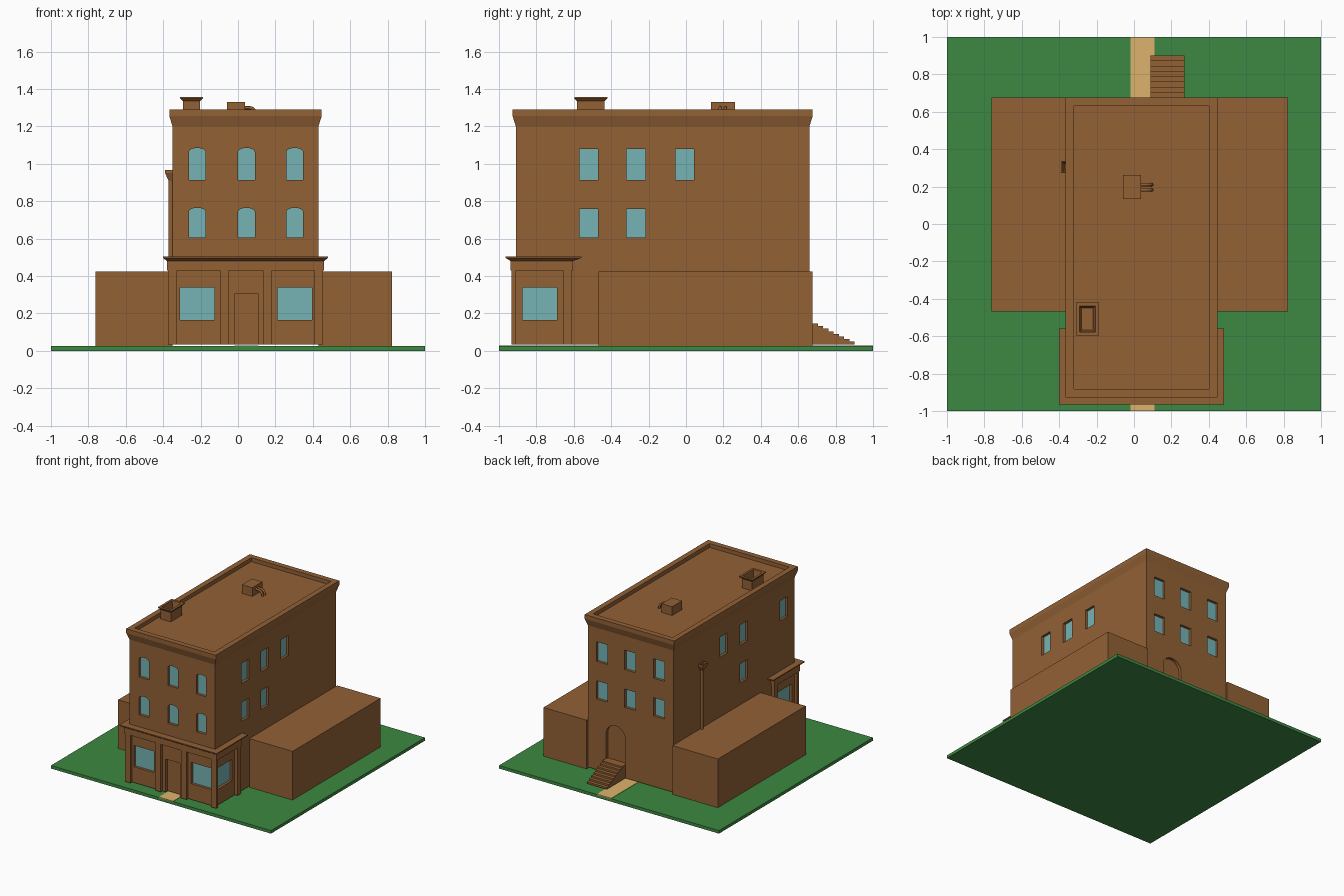
import bpy, bmesh, math
from mathutils import Vector

if "Cube" in bpy.data.objects:
    bpy.data.objects.remove(bpy.data.objects["Cube"])


def material(name, rgb):
    m = bpy.data.materials.new(name)
    m.diffuse_color = (*rgb, 1)
    m.use_nodes = True
    m.node_tree.nodes["Principled BSDF"].inputs["Base Color"].default_value = m.diffuse_color
    return m


BROWN = material("brown", (0.29, 0.12, 0.036))
GREEN = material("green", (0.048, 0.25, 0.054))
GLASS = material("glass", (0.18, 0.45, 0.46))
SAND = material("sand", (0.73, 0.45, 0.15))


def finish(name, bm, mat):
    bmesh.ops.recalc_face_normals(bm, faces=bm.faces)
    me = bpy.data.meshes.new(name)
    bm.to_mesh(me)
    bm.free()
    ob = bpy.data.objects.new(name, me)
    bpy.context.collection.objects.link(ob)
    if mat:
        me.materials.append(mat)
    return ob


def stack(name, rings, mat=BROWN):
    """Loft rectangles (x0, x1, y0, y1, z) and cap both ends."""
    bm = bmesh.new()
    loops = [[bm.verts.new((x, y, z)) for x, y in ((x0, y0), (x1, y0), (x1, y1), (x0, y1))]
             for x0, x1, y0, y1, z in rings]
    for a, b in zip(loops, loops[1:]):
        for i in range(4):
            j = (i + 1) % 4
            bm.faces.new((a[i], a[j], b[j], b[i]))
    bm.faces.new(loops[0])
    bm.faces.new(loops[-1])
    return finish(name, bm, mat)


def box(name, x0, x1, y0, y1, z0, z1, mat=BROWN):
    return stack(name, [(x0, x1, y0, y1, z0), (x0, x1, y0, y1, z1)], mat)


def grow(r, d, z):
    return (r[0] - d, r[1] + d, r[2] - d, r[3] + d, z)


def prism(bm, pts, axis, a, b):
    """Extrude a (u, z) outline along axis from a to b."""
    def at(u, z, d):
        return (u, d, z) if axis == "y" else (d, u, z)
    lo = [bm.verts.new(at(u, z, a)) for u, z in pts]
    hi = [bm.verts.new(at(u, z, b)) for u, z in pts]
    bm.faces.new(lo)
    bm.faces.new(hi)
    for i in range(len(pts)):
        j = (i + 1) % len(pts)
        bm.faces.new((lo[i], lo[j], hi[j], hi[i]))


def outline(c, w, z0, z1, rise):
    pts = [(c - w / 2, z0), (c + w / 2, z0)]
    if not rise:
        return pts + [(c + w / 2, z1), (c - w / 2, z1)]
    return pts + [(c + w / 2 * math.cos(t), z1 - rise + rise * math.sin(t))
                  for t in (math.pi * i / 12 for i in range(13))]


# Ground and path
box("lawn", -1, 1, -1, 1, 0, 0.025, GREEN)
box("path", -0.02, 0.11, -1, 1, 0.02, 0.028, SAND)

# Main building with flared cornice and sunken roof
X0, X1, Y0, Y1 = -0.35, 0.43, -0.91, 0.66
R = (X0, X1, Y0, Y1)
body = stack("main_building", [grow(R, 0, 0.035), grow(R, 0, 1.2), grow(R, 0.017, 1.255),
                               grow(R, 0.017, 1.29), grow(R, -0.028, 1.29), grow(R, -0.028, 1.258)])

# Openings: (wall, centre, width, z0, z1, arch rise, glazed)
openings = []
for x in (-0.218, 0.045, 0.303):
    for z0, z1 in ((0.605, 0.765), (0.915, 1.085)):
        openings.append(("front", x, 0.09, z0, z1, 0.022, True))
        openings.append(("back", x, 0.1, z0 + 0.01, z1, 0, True))
upper, lower = (0.915, 1.08), (0.605, 0.76)
for y, zs in ((-0.52, (upper, lower)), (-0.267, (upper, lower)), (-0.007, (upper,))):
    openings += [("right", y, 0.1, *z, 0, True) for z in zs]
for y, zs in ((-0.77, (upper,)), (-0.25, (upper, lower)), (0.01, (upper,))):
    openings += [("left", y, 0.1, *z, 0, True) for z in zs]
for x in (-0.218, 0.303):
    openings.append(("front", x, 0.183, 0.165, 0.34, 0, True))
for wall in ("left", "right"):
    openings.append((wall, -0.782, 0.185, 0.165, 0.34, 0, True))
openings.append(("front", 0.045, 0.13, 0.02, 0.305, 0, False))
openings.append(("back", 0.178, 0.175, 0.145, 0.44, 0.0875, False))

WALLS = {"front": ("y", Y0, 1), "back": ("y", Y1, -1), "left": ("x", X0, 1), "right": ("x", X1, -1)}
DEPTH = 0.025
cut, panes = bmesh.new(), bmesh.new()
for wall, c, w, z0, z1, rise, glazed in openings:
    axis, face, inward = WALLS[wall]
    pts = outline(c, w, z0, z1, rise)
    prism(cut, pts, axis, face - inward * 0.05, face + inward * DEPTH)
    if glazed:
        prism(panes, pts, axis, face + inward * (DEPTH - 0.004), face + inward * (DEPTH + 0.004))
cutter = finish("opening_cutter", cut, None)
cutter.hide_render = True
finish("window_panes", panes, GLASS)
mod = body.modifiers.new("openings", "BOOLEAN")
mod.operation = "DIFFERENCE"
mod.solver = "EXACT"
mod.object = cutter
dg = bpy.context.evaluated_depsgraph_get()
mesh = bpy.data.meshes.new_from_object(body.evaluated_get(dg))
body.modifiers.clear()
body.data = mesh
mesh.materials.clear()
mesh.materials.append(BROWN)
for p in mesh.polygons:
    p.material_index = 0
bpy.data.objects.remove(cutter)

# Side wings
box("left_wing", -0.762, X0, -0.467, 0.675, 0.025, 0.425)
box("right_wing", X1, 0.823, -0.467, 0.675, 0.025, 0.425)

# Shop front pilasters and cornice
for i, (a, b) in enumerate(((-0.375, -0.325), (-0.097, -0.05), (0.135, 0.183), (0.408, 0.455))):
    box(f"front_pilaster_{i + 1}", a, b, -0.932, Y0 + 0.002, 0.035, 0.432)
for side, a, b in (("left", -0.375, X0 + 0.002), ("right", X1 - 0.002, 0.455)):
    box(f"{side}_pilaster", a, b, -0.657, -0.612, 0.035, 0.432)
    box(f"{side}_corner_pilaster", a, b, -0.932, -0.908, 0.035, 0.432)
S = (-0.38, 0.46, -0.938, -0.605)
stack("shop_cornice", [grow(S, 0, 0.43), grow(S, 0, 0.48), (-0.398, 0.478, -0.96, -0.565, 0.495),
                       (-0.402, 0.482, -0.966, -0.558, 0.497), (-0.402, 0.482, -0.966, -0.558, 0.506)])

# Back steps
n = 8
run, rise = 0.225 / n, 0.112 / n
bm = bmesh.new()
pts = [(Y1 - 0.002, 0.035), (0.902, 0.035)]
for i in range(n):
    y, z = 0.902 - i * run, 0.035 + (i + 1) * rise
    pts += [(y, z), (y - run, z)]
pts.append((Y1 - 0.002, pts[-1][1]))
prism(bm, pts, "x", 0.088, 0.27)
finish("back_steps", bm, BROWN)

# Open chimney
C = (-0.295, -0.203, -0.582, -0.435)
stack("chimney", [grow(C, 0, 1.25), grow(C, 0, 1.335), grow(C, 0.015, 1.35), grow(C, 0.015, 1.357),
                  grow(C, -0.004, 1.357), grow(C, -0.015, 1.28)])

# Roof unit with two bent pipes
box("roof_unit", -0.058, 0.037, 0.133, 0.262, 1.255, 1.33)
for i, y in enumerate((0.182, 0.21)):
    cu = bpy.data.curves.new(f"roof_pipe_{i + 1}", "CURVE")
    cu.dimensions = "3D"
    cu.bevel_depth = 0.009
    cu.bevel_resolution = 2
    path = [(0.03, 1.3)] + [(0.06 + 0.035 * math.sin(t), 1.265 + 0.035 * math.cos(t))
                            for t in (math.pi / 2 * k / 6 for k in range(7))] + [(0.095, 1.255)]
    sp = cu.splines.new("POLY")
    sp.points.add(len(path) - 1)
    for p, (x, z) in zip(sp.points, path):
        p.co = (x, y, z, 1)
    cu.materials.append(BROWN)
    bpy.context.collection.objects.link(bpy.data.objects.new(f"roof_pipe_{i + 1}", cu))

# Rain hopper and downpipe on the left wall
stack("rain_hopper", [(-0.372, X0, 0.288, 0.322, 0.912), (-0.39, X0, 0.272, 0.338, 0.95),
                      (-0.39, X0, 0.272, 0.338, 0.966), (-0.383, -0.357, 0.279, 0.331, 0.966),
                      (-0.372, -0.357, 0.289, 0.321, 0.925)])
bm = bmesh.new()
bmesh.ops.create_cone(bm, cap_ends=True, segments=12, radius1=0.012, radius2=0.012, depth=0.5)
bmesh.ops.translate(bm, verts=bm.verts, vec=Vector((-0.359, 0.305, 0.67)))
finish("downpipe", bm, BROWN)
